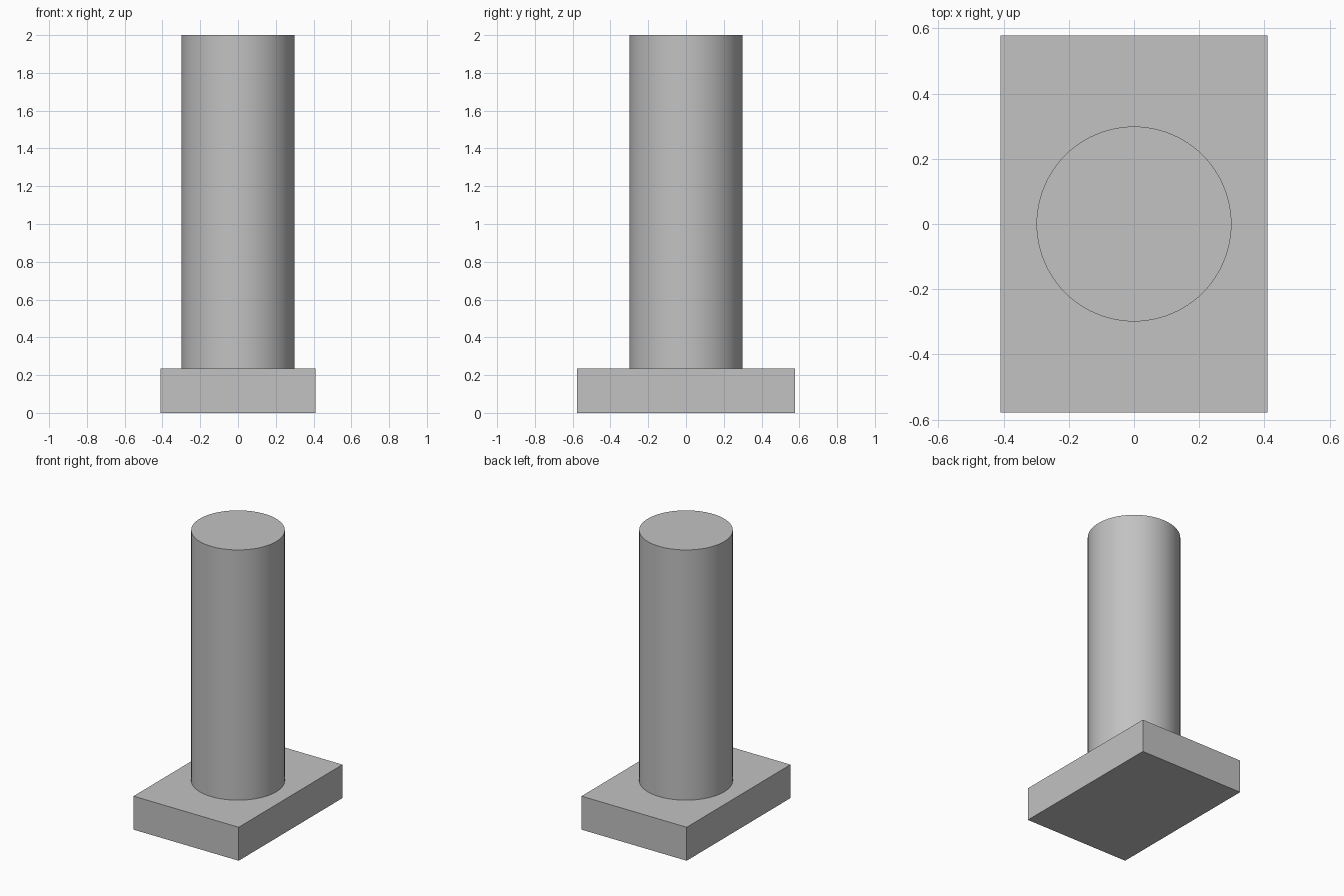
import bpy
import math

BASE_SIZE = (0.82, 1.156, 0.236)
COLUMN_RADIUS = 0.299
TOP = 2.0

cube = bpy.data.objects.get("Cube")
if cube:
    bpy.data.objects.remove(cube, do_unlink=True)

# Single grey material
grey = bpy.data.materials.new("grey")
grey.use_nodes = True
colour = (0.54, 0.54, 0.54, 1)
grey.diffuse_color = colour
grey.node_tree.nodes["Principled BSDF"].inputs["Base Color"].default_value = colour


def finish(name):
    obj = bpy.context.object
    obj.name = name
    obj.data.materials.append(grey)
    bpy.ops.object.transform_apply(location=False, rotation=False, scale=True)
    return obj


# Rectangular base plate
bpy.ops.mesh.primitive_cube_add(size=1, location=(0, 0, BASE_SIZE[2] / 2))
bpy.context.object.scale = BASE_SIZE
finish("base_plate")

# Round column standing on the plate
height = TOP - BASE_SIZE[2]
bpy.ops.mesh.primitive_cylinder_add(
    vertices=96, radius=COLUMN_RADIUS, depth=height,
    location=(0, 0, BASE_SIZE[2] + height / 2))
finish("column")
bpy.ops.object.shade_smooth_by_angle(angle=math.radians(30))
